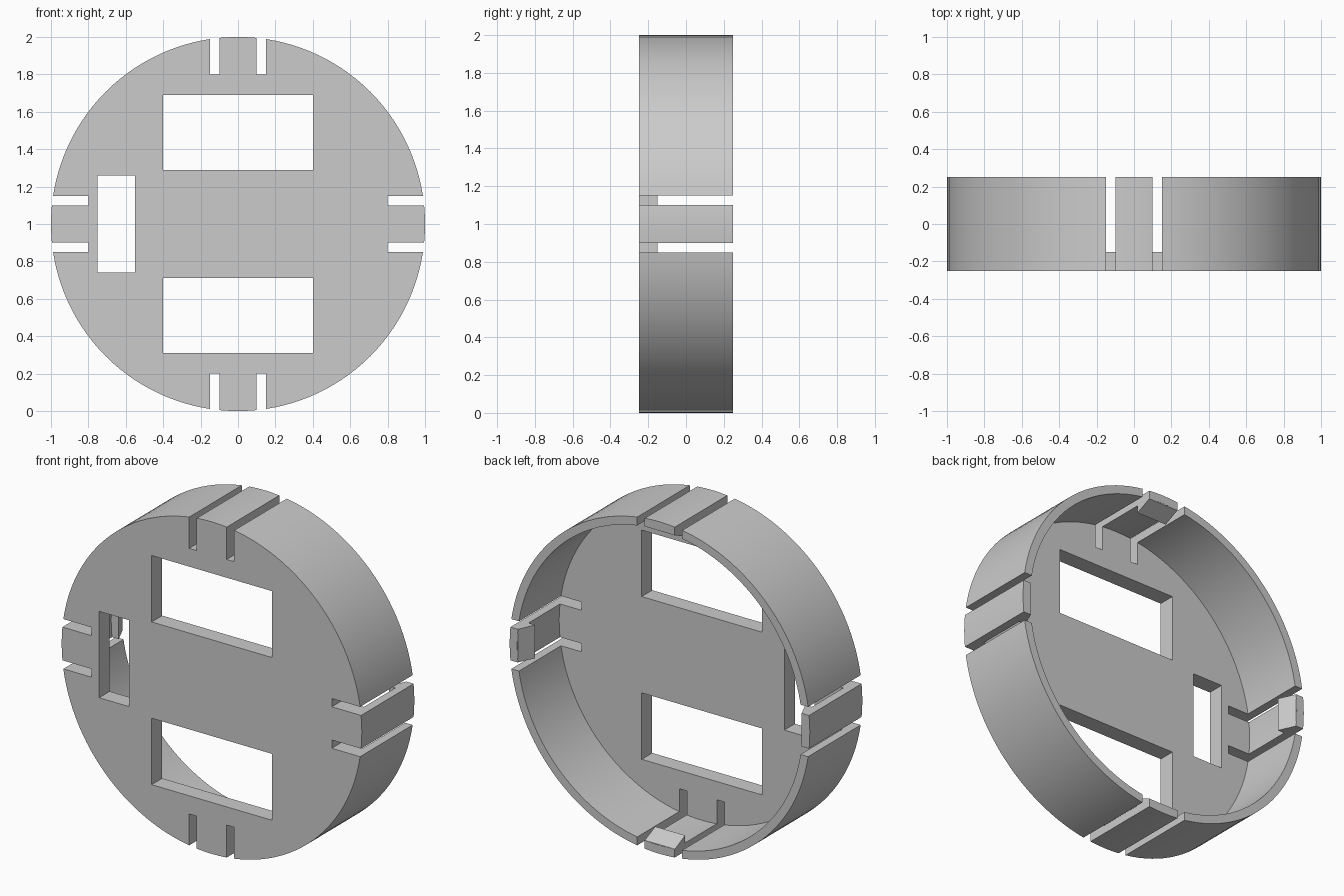
import bpy, bmesh, math
from mathutils import Matrix, Vector

cube = bpy.data.objects.get("Cube")
if cube:
    bpy.data.objects.remove(cube, do_unlink=True)

grey = bpy.data.materials.new("light_grey")
grey.use_nodes = True
grey.diffuse_color = (0.6, 0.6, 0.6, 1)
grey.node_tree.nodes["Principled BSDF"].inputs["Base Color"].default_value = (0.6, 0.6, 0.6, 1)

CENTRE = Matrix.Translation((0, 0, 1))
FRONT, FLOOR, BACK = -0.25, -0.15, 0.25


def finish(name, bm):
    bmesh.ops.recalc_face_normals(bm, faces=bm.faces)
    mesh = bpy.data.meshes.new(name)
    bm.to_mesh(mesh)
    bm.free()
    mesh.materials.append(grey)
    obj = bpy.data.objects.new(name, mesh)
    bpy.context.collection.objects.link(obj)
    return obj


def disc(name, radius, y0, y1):
    bm = bmesh.new()
    turn = CENTRE @ Matrix.Translation((0, (y0 + y1) / 2, 0)) @ Matrix.Rotation(math.pi / 2, 4, "X")
    bmesh.ops.create_cone(bm, cap_ends=True, segments=128, radius1=radius,
                          radius2=radius, depth=y1 - y0, matrix=turn)
    return finish(name, bm)


def add_box(bm, x0, x1, z0, z1, turn=Matrix()):
    # Box through the full depth, measured from the disc centre
    place = Matrix.Translation(((x0 + x1) / 2, 0, (z0 + z1) / 2))
    size = Matrix.Diagonal((x1 - x0, 1, z1 - z0, 1))
    bmesh.ops.create_cube(bm, size=1, matrix=CENTRE @ turn @ place @ size)


def cut(target, cutter):
    mod = target.modifiers.new("cut", "BOOLEAN")
    mod.operation = "DIFFERENCE"
    mod.solver = "EXACT"
    mod.object = cutter
    bpy.context.view_layer.objects.active = target
    bpy.ops.object.modifier_apply(modifier=mod.name)
    bpy.data.objects.remove(cutter, do_unlink=True)


quarter_turns = [Matrix.Rotation(i * math.pi / 2, 4, "Y") for i in range(4)]

# Round cup: front plate with a thin rim wall
cup = disc("round_housing", 1, FRONT, BACK)
cut(cup, disc("hollow", 0.95, FLOOR, BACK + 0.2))

# Windows in the plate and slots either side of each tab
bm = bmesh.new()
add_box(bm, -0.4, 0.4, 0.29, 0.69)
add_box(bm, -0.4, 0.4, -0.69, -0.29)
add_box(bm, -0.75, -0.55, -0.26, 0.26)
for turn in quarter_turns:
    for side in (-1, 1):
        lo, hi = sorted((side * 0.1, side * 0.15))
        add_box(bm, 0.8, 1.2, lo, hi, turn)
cut(cup, finish("openings", bm))

bpy.ops.object.select_all(action="DESELECT")
cup.select_set(True)
bpy.context.view_layer.objects.active = cup
bpy.ops.object.shade_smooth_by_angle(angle=math.radians(30))

# Snap hooks inside the back edge of the four tabs
hook = [(0.97, 0.15), (0.9, 0.15), (0.945, 0.249), (0.97, 0.249)]
for name, turn in zip(("left", "bottom", "right", "top"), quarter_turns):
    bm = bmesh.new()
    face = bm.faces.new([bm.verts.new((x, y, -0.1)) for x, y in hook])
    new = bmesh.ops.extrude_face_region(bm, geom=[face])["geom"]
    bmesh.ops.translate(bm, vec=Vector((0, 0, 0.2)),
                        verts=[v for v in new if isinstance(v, bmesh.types.BMVert)])
    bm.transform(CENTRE @ turn)
    finish(name + "_snap_hook", bm)
